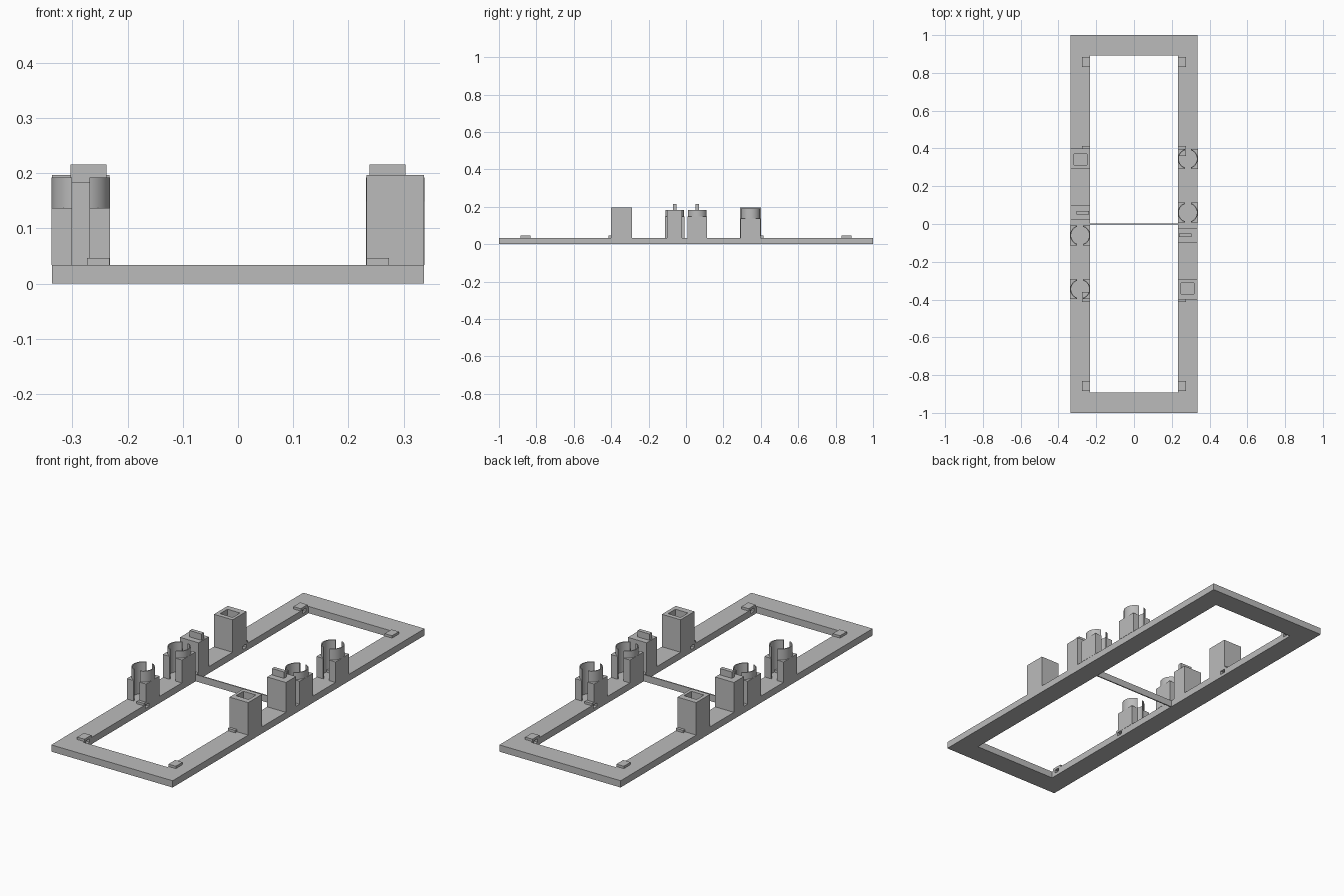
import bpy, bmesh, math
from mathutils import Matrix, Vector

if "Cube" in bpy.data.objects:
    bpy.data.objects.remove(bpy.data.objects["Cube"], do_unlink=True)

grey = bpy.data.materials.new("plain_grey")
grey.use_nodes = True
grey.diffuse_color = (0.5, 0.5, 0.5, 1)
grey.node_tree.nodes["Principled BSDF"].inputs["Base Color"].default_value = (0.5, 0.5, 0.5, 1)

BASE = 0.034        # frame thickness
RAIL_X = 0.285      # centre line of the side rails
HALF = 0.053        # half width of the holders
INNER = 0.233       # half width of the frame opening


def make_object(name, bm):
    mesh = bpy.data.meshes.new(name)
    bm.to_mesh(mesh)
    bm.free()
    mesh.materials.append(grey)
    obj = bpy.data.objects.new(name, mesh)
    bpy.context.collection.objects.link(obj)
    return obj


def box(name, x, y, z):
    """Box from (min, max) pairs."""
    spans = [sorted(s) for s in (x, y, z)]
    size = Vector([b - a for a, b in spans])
    centre = Vector([(a + b) / 2 for a, b in spans])
    bm = bmesh.new()
    bmesh.ops.create_cube(bm, size=1, matrix=Matrix.Translation(centre) @ Matrix.Diagonal(size).to_4x4())
    return make_object(name, bm)


def cylinder(name, x, y, radius, z0, z1):
    bm = bmesh.new()
    bmesh.ops.create_cone(bm, cap_ends=True, segments=48, radius1=radius, radius2=radius,
                          depth=z1 - z0, matrix=Matrix.Translation((x, y, (z0 + z1) / 2)))
    return make_object(name, bm)


def cut(obj, *cutters):
    """Subtract each cutter, bake the result and remove the cutters."""
    for c in cutters:
        c.hide_render = True
        mod = obj.modifiers.new("cut", "BOOLEAN")
        mod.operation = "DIFFERENCE"
        mod.solver = "EXACT"
        mod.object = c
    bpy.context.view_layer.update()
    mesh = bpy.data.meshes.new_from_object(obj.evaluated_get(bpy.context.evaluated_depsgraph_get()))
    obj.modifiers.clear()
    obj.data = mesh
    for c in cutters:
        bpy.data.objects.remove(c, do_unlink=True)
    return obj


def around(c, h):
    return (c - h, c + h)


def smooth(obj):
    bpy.ops.object.select_all(action="DESELECT")
    obj.select_set(True)
    bpy.context.view_layer.objects.active = obj
    bpy.ops.object.shade_smooth_by_angle(angle=math.radians(30))


def cup_holder(label, x, y, block_top, cup_top):
    """Bored block carrying a thin ring, both split by a slot running front to back."""
    def cutters():
        return (cylinder("bore", x, y, HALF - 0.005, BASE, 0.3),
                box("slot", around(x, 0.016), around(y, 0.1), (BASE, 0.3)))
    block = box(label + "_block", around(x, HALF), around(y, HALF), (BASE, block_top))
    ring = cylinder(label + "_ring", x, y, HALF, block_top, cup_top)
    for part in (block, ring):
        smooth(cut(part, *cutters()))


# Frame with small pockets under the clips
clip_rows = (0.858, 0.387)
cutters = [box("opening", (-INNER, INNER), (-0.893, 0.893), (-0.1, 0.1))]
for sx in (-1, 1):
    for y in clip_rows:
        for sy in (-1, 1):
            cutters.append(box("pocket", (sx * 0.22, sx * 0.25), around(sy * y, 0.014), (0.016, 0.1)))
cut(box("frame", (-0.337, 0.337), (-1, 1), (0, BASE)), *cutters)

# Thin bar across the middle
box("cross_bar", (-INNER, INNER), (-0.003, 0.003), (0, BASE))

# Clips on the inner edges of the side rails
for sx in (-1, 1):
    for sy in (-1, 1):
        for y in clip_rows:
            box("clip", (sx * INNER, sx * 0.274), around(sy * y, 0.027), (BASE, 0.046))

# Two sets of holders, the second turned half way round
for s, side in ((1, "left"), (-1, "right")):
    x = s * RAIL_X
    # Tall block with a rectangular socket
    cut(box(side + "_socket_block", around(x, 0.052), around(-s * 0.345, 0.055), (BASE, 0.197)),
        box("socket", around(s * 0.283, 0.035), around(-s * 0.341, 0.029), (0.06, 0.3)))
    # Block with an upright tab
    box(side + "_tab_block", around(x, 0.052), around(-s * 0.061, 0.04), (BASE, 0.184))
    box(side + "_tab", (s * 0.238, s * 0.304), around(-s * 0.06, 0.01), (0.184, 0.216))
    # Two split cups
    cup_holder(side + "_low_cup", x, s * 0.06, 0.149, 0.184)
    cup_holder(side + "_high_cup", x, s * 0.345, 0.137, 0.192)
